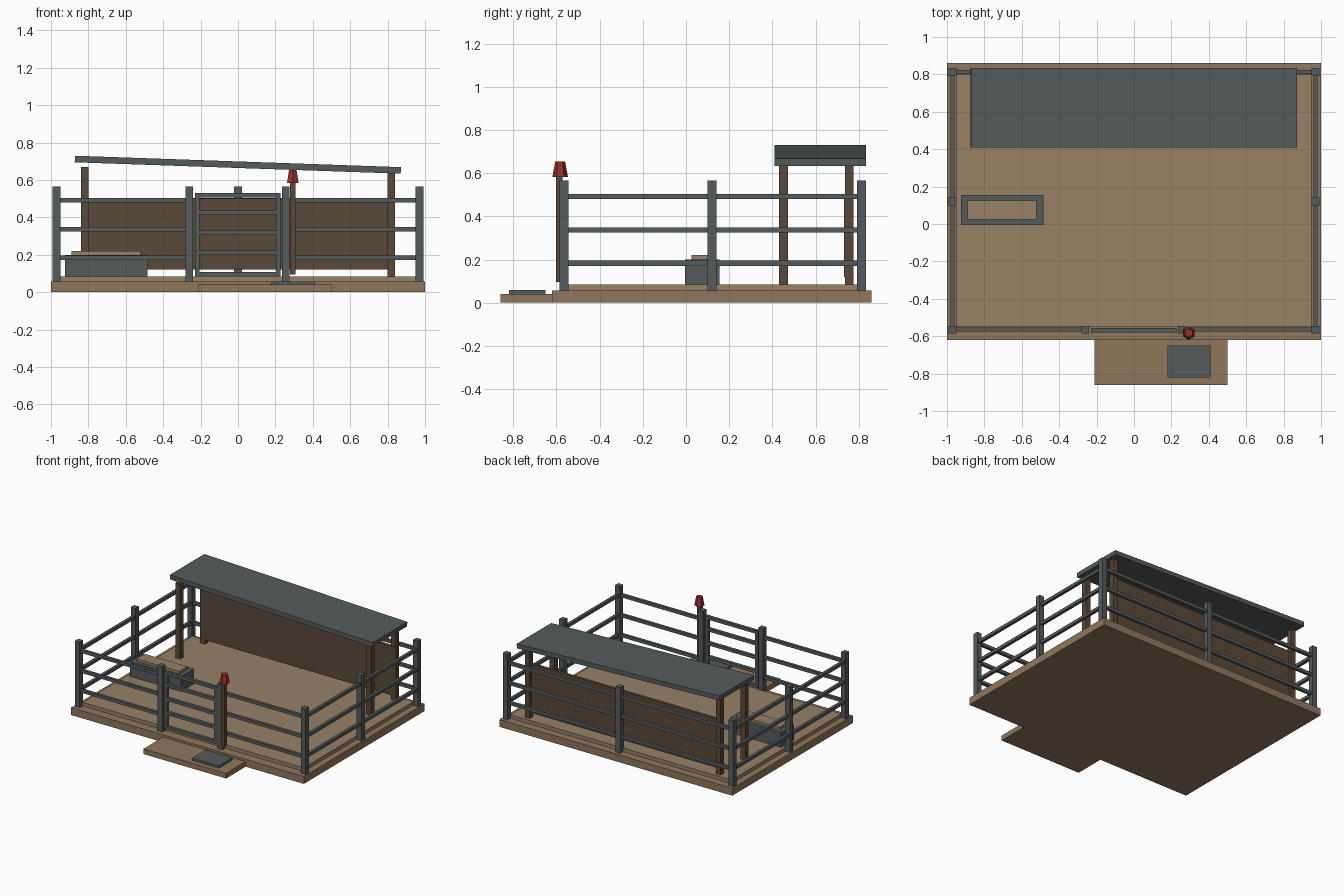
import bpy, math

if "Cube" in bpy.data.objects:
    bpy.data.objects.remove(bpy.data.objects["Cube"])


def material(name, r, g, b):
    m = bpy.data.materials.new(name)
    m.diffuse_color = (r, g, b, 1)
    m.use_nodes = True
    m.node_tree.nodes["Principled BSDF"].inputs["Base Color"].default_value = m.diffuse_color
    return m


EARTH = material("earth", 0.28, 0.18, 0.105)
SAND = material("sand", 0.31, 0.22, 0.13)
STEEL = material("steel", 0.09, 0.105, 0.105)
WOOD = material("wood", 0.10, 0.065, 0.04)
RED = material("red", 0.30, 0.03, 0.025)


def box(name, x, y, z, mat, tilt=0):
    """Box from (min, max) ranges, optionally tilted about y."""
    bpy.ops.mesh.primitive_cube_add(
        size=1, location=[(a + b) / 2 for a, b in (x, y, z)],
        rotation=(0, tilt, 0))
    o = bpy.context.object
    o.name = name
    o.scale = [b - a for a, b in (x, y, z)]
    o.data.materials.append(mat)
    return o


def around(c, w):
    return (c - w / 2, c + w / 2)


# Ground slabs, entrance step and mat
box("base", (-1, 1), (-0.62, 0.86), (0, 0.057), EARTH)
box("sand_floor", (-0.95, 0.95), (-0.55, 0.80), (0.04, 0.085), SAND)
box("entrance_step", (-0.21, 0.50), (-0.86, -0.615), (0, 0.04), EARTH)
box("entrance_mat", (0.18, 0.41), (-0.82, -0.65), (0.04, 0.058), STEEL)

# Fence posts
FRONT, BACK, SIDE = -0.565, 0.813, 0.97
posts = [(s * SIDE, y) for s in (-1, 1) for y in (FRONT, 0.12, BACK)]
posts += [(-0.26, FRONT), (0.255, FRONT), (0, BACK)]
for px, py in posts:
    box("fence_post", around(px, 0.041), around(py, 0.041), (0.03, 0.566), STEEL)

# Fence rails at three heights
for z in (0.183, 0.337, 0.492):
    h = around(z, 0.024)
    for s in (-1, 1):
        box("side_rail", around(s * SIDE, 0.022), (FRONT, BACK), h, STEEL)
    box("back_rail", (-SIDE, SIDE), around(BACK, 0.022), h, STEEL)
    box("front_rail_left", (-SIDE, -0.26), around(FRONT, 0.022), h, STEEL)
    box("front_rail_right", (0.255, SIDE), around(FRONT, 0.022), h, STEEL)

# Gate: two stiles and five bars
gate_y = around(-0.568, 0.024)
for x in (-0.218, 0.215):
    box("gate_stile", around(x, 0.026), gate_y, (0.085, 0.53), STEEL)
for z in (0.097, 0.21, 0.318, 0.426, 0.517):
    box("gate_bar", (-0.22, 0.22), gate_y, around(z, 0.024), STEEL)

# Shelter: posts, rear wall, sloping roof
for x, top in ((-0.82, 0.668), (0.82, 0.637)):
    for y in (0.452, 0.756):
        box("shelter_post", around(x, 0.041), around(y, 0.041), (0.08, top), WOOD)
box("shelter_wall", (-0.84, 0.84), (0.732, 0.754), (0.12, 0.50), WOOD)
box("shelter_roof", (-0.873, 0.871), (0.41, 0.833), (0.664, 0.699), STEEL,
    math.radians(2))

# Feed trough with hay
box("trough", (-0.925, -0.485), (-0.005, 0.155), (0.08, 0.20), STEEL)
box("hay", (-0.89, -0.522), (0.025, 0.125), (0.15, 0.22), SAND)

# Lamp post with red hexagonal lamp
box("lamp_post", around(0.293, 0.03), around(-0.588, 0.03), (0.095, 0.60), WOOD)
bpy.ops.mesh.primitive_cone_add(vertices=6, radius1=0.036, radius2=0.023,
                                depth=0.07, location=(0.293, -0.583, 0.618))
lamp = bpy.context.object
lamp.name = "lamp"
lamp.data.materials.append(RED)
